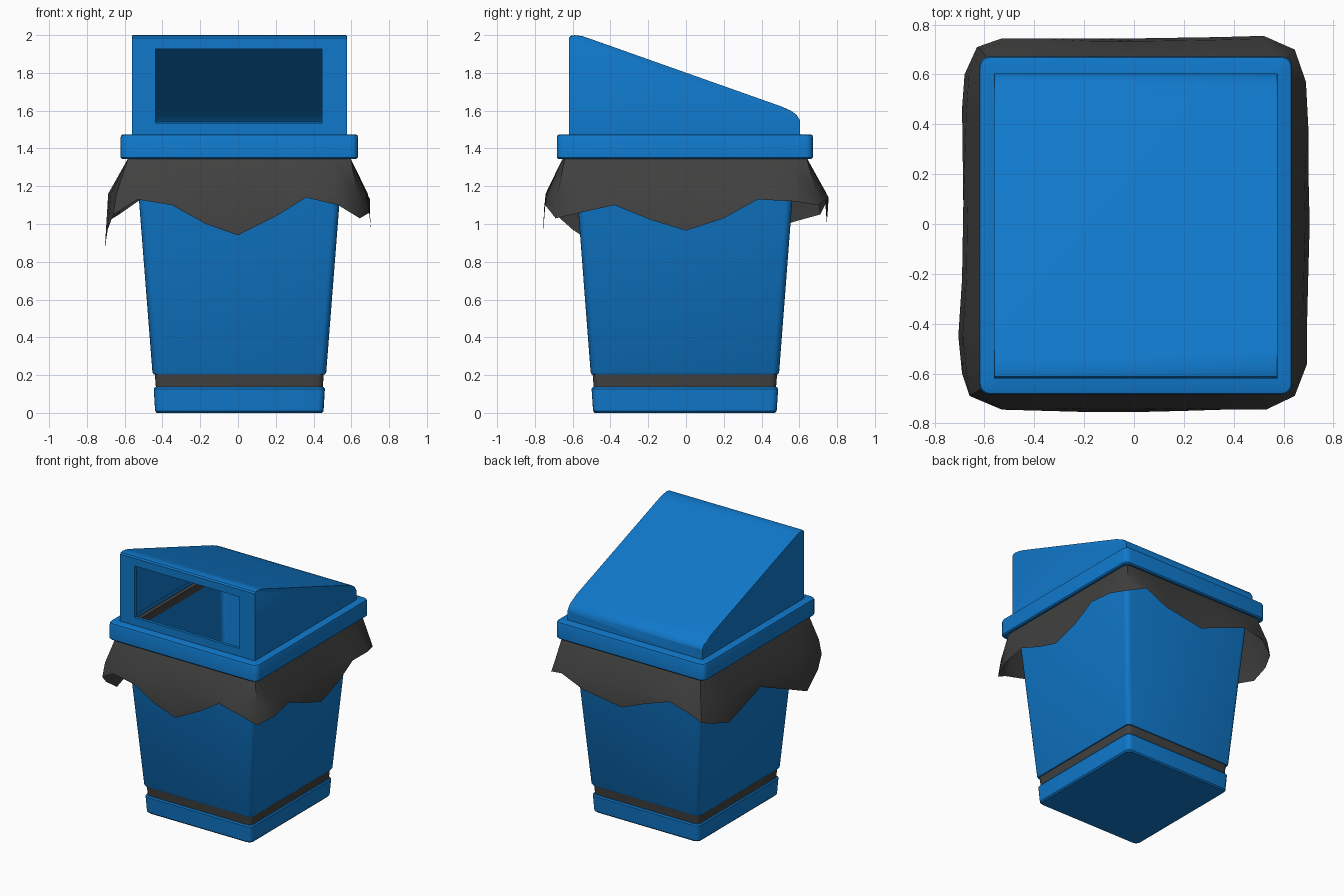
import bpy, bmesh, math

if "Cube" in bpy.data.objects:
    bpy.data.objects.remove(bpy.data.objects["Cube"])

CX, CY = 0.007, -0.006          # the bin sits slightly off the bag's centre


def material(name, rgb):
    m = bpy.data.materials.new(name)
    m.diffuse_color = (*rgb, 1)
    m.use_nodes = True
    m.node_tree.nodes["Principled BSDF"].inputs["Base Color"].default_value = m.diffuse_color
    return m


BLUE = material("blue plastic", (0.005, 0.19, 0.60))
GREY = material("dark grey bag", (0.053, 0.052, 0.051))


def finish(bm, name, mats, angle=35):
    bmesh.ops.recalc_face_normals(bm, faces=bm.faces)
    me = bpy.data.meshes.new(name)
    bm.to_mesh(me)
    bm.free()
    for m in mats:
        me.materials.append(m)
    ob = bpy.data.objects.new(name, me)
    bpy.context.collection.objects.link(ob)
    smooth(ob, angle)
    return ob


def select(ob):
    bpy.ops.object.select_all(action='DESELECT')
    ob.select_set(True)
    bpy.context.view_layer.objects.active = ob


def smooth(ob, angle=35):
    select(ob)
    bpy.ops.object.shade_smooth_by_angle(angle=math.radians(angle))


def rounded_rect(hx, hy, z, r, seg=4):
    pts = []
    for i, (sx, sy) in enumerate([(1, 1), (-1, 1), (-1, -1), (1, -1)]):
        for k in range(seg + 1):
            a = math.pi / 2 * (i + k / seg)
            pts.append((CX + sx * (hx - r) + r * math.cos(a),
                        CY + sy * (hy - r) + r * math.sin(a), z))
    return pts


def bridge(bm, rings, cyclic=False, grey_bands=()):
    vs = [[bm.verts.new(p) for p in ring] for ring in rings]
    n = len(vs[0])
    for j in range(len(vs) if cyclic else len(vs) - 1):
        a, b = vs[j], vs[(j + 1) % len(vs)]
        for i in range(n):
            f = bm.faces.new((a[i], a[(i + 1) % n], b[(i + 1) % n], b[i]))
            f.material_index = int(j in grey_bands)
    return vs


# Bin body: tapered hollow tub with a grey groove near the foot
bm = bmesh.new()
profile = [(0.437, 0.477, 0.0), (0.446, 0.486, 0.01), (0.453, 0.494, 0.127), (0.447, 0.488, 0.136),
           (0.442, 0.483, 0.137), (0.447, 0.488, 0.203), (0.453, 0.494, 0.204), (0.460, 0.499, 0.214),
           (0.555, 0.592, 1.43), (0.530, 0.567, 1.43), (0.435, 0.475, 0.23)]
vs = bridge(bm, [rounded_rect(hx, hy, z, 0.035) for hx, hy, z in profile], grey_bands=(4,))
bm.faces.new(vs[0])
bm.faces.new(vs[-1])
finish(bm, "bin_body", [BLUE, GREY])

# Lid rim: overhanging skirt with an open middle
bm = bmesh.new()
profile = [(0.620, 0.670, 1.345), (0.628, 0.678, 1.353), (0.628, 0.678, 1.460), (0.624, 0.674, 1.471),
           (0.614, 0.664, 1.475), (0.542, 0.587, 1.475), (0.542, 0.587, 1.445),
           (0.606, 0.656, 1.445), (0.606, 0.656, 1.345)]
bridge(bm, [rounded_rect(hx, hy, z, 0.04) for hx, hy, z in profile], cyclic=True)
finish(bm, "lid_rim", [BLUE])


# Hood: wedge profile (y, z) extruded across x
def prism(name, pts, x0, x1, bevel=0):
    bm = bmesh.new()
    a, b = ([bm.verts.new((x, y, z)) for y, z in pts] for x in (x0, x1))
    bm.faces.new(a)
    bm.faces.new(b)
    n = len(pts)
    for i in range(n):
        bm.faces.new((a[i], a[(i + 1) % n], b[(i + 1) % n], b[i]))
    if bevel:
        edges = [e for e in bm.edges if all(v.co.z > 1.48 for v in e.verts)
                 and abs(e.verts[0].co.x - e.verts[1].co.x) < 1e-5]
        bmesh.ops.bevel(bm, geom=edges, offset=bevel, segments=2, profile=0.5, affect='EDGES')
    return finish(bm, name, [BLUE])


outer = [(-0.62, 1.47), (-0.62, 1.985), (-0.612, 1.996), (-0.59, 2.0), (-0.55, 1.995), (-0.50, 1.978),
         (0.50, 1.624), (0.555, 1.600), (0.585, 1.578), (0.603, 1.55), (0.605, 1.47)]
inner = [(-0.597, 1.40), (-0.597, 1.972), (-0.55, 1.968), (-0.50, 1.952),
         (0.50, 1.598), (0.55, 1.575), (0.58, 1.54), (0.582, 1.40)]
hood = prism("hood", outer, -0.561, 0.576, bevel=0.006)
cavity = prism("hood_cavity_cutter", inner, -0.537, 0.552)
opening = prism("hood_opening_cutter", [(-0.8, 1.535), (-0.8, 1.927), (-0.55, 1.927), (-0.55, 1.535)],
                -0.436, 0.445)
for cutter in (cavity, opening):
    cutter.hide_render = True
    mod = hood.modifiers.new("cut", 'BOOLEAN')
    mod.operation, mod.solver, mod.object = 'DIFFERENCE', 'EXACT', cutter
    select(hood)
    while hood.modifiers[0] != mod:
        bpy.ops.object.modifier_apply(modifier=hood.modifiers[0].name)
    bpy.ops.object.modifier_apply(modifier=mod.name)
    bpy.data.objects.remove(cutter)
smooth(hood)

# Bag: folded over the tub's lip, hanging with an uneven hem (x, y, z)
hem = [(-.53, -.745, 1.13), (-.35, -.75, 1.10), (-.17, -.755, 1.0), (0, -.755, .94), (.20, -.75, 1.04),
       (.36, -.745, 1.14), (.53, -.745, 1.10), (.645, -.69, 1.03),
       (.695, -.56, 1.06), (.695, -.38, 1.10), (.70, -.18, 1.02), (.705, 0, .965), (.70, .20, 1.03),
       (.70, .38, 1.13), (.69, .57, 1.12), (.645, .70, 1.10),
       (.52, .755, 1.14), (.34, .75, 1.06), (.02, .745, 1.01), (-.18, .745, 1.09), (-.38, .745, 1.16),
       (-.53, .745, 1.12), (-.63, .71, 1.05),
       (-.68, .60, 1.02), (-.69, .465, .98), (-.685, .08, 1.10), (-.69, -.22, .97), (-.705, -.45, .87),
       (-.69, -.60, .97), (-.66, -.69, 1.05)]


def fitted(hx, hy, z):
    def c(v, h, full):
        return h * max(-1, min(1, v * 1.06 / full))
    return [(CX + c(x, hx, .68), CY + c(y, hy, .745), z) for x, y, _ in hem]


middle = [(x * .975, y * .985, max(1.16, z + .02)) for x, y, z in hem]
bm = bmesh.new()
bridge(bm, [fitted(.522, .559, 1.38), fitted(.522, .559, 1.437), fitted(.563, .600, 1.437),
            fitted(.590, .648, 1.345), middle, hem])
finish(bm, "bin_bag", [GREY], 40)
